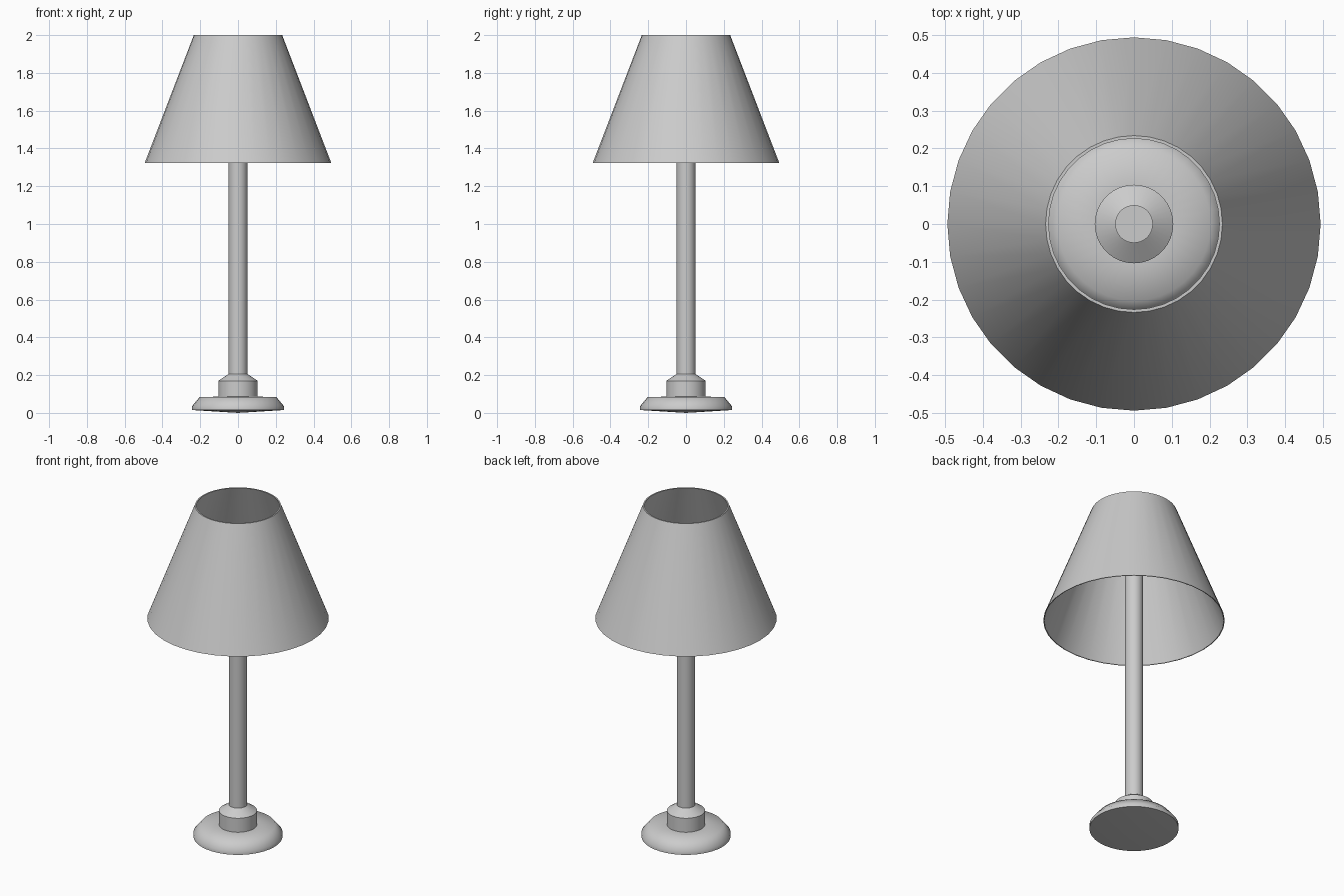
import bpy, bmesh
from math import pi, cos, sin, radians

if "Cube" in bpy.data.objects:
    bpy.data.objects.remove(bpy.data.objects["Cube"])


def lathe(name, profile, sides, closed=False, angle=55):
    """Revolve an (r, z) profile about the z axis; r = 0 becomes a pole."""
    bm = bmesh.new()
    rings = []
    for r, z in profile:
        if r == 0:
            rings.append([bm.verts.new((0, 0, z))] * sides)
        else:
            rings.append([bm.verts.new((r * cos(2 * pi * i / sides),
                                        r * sin(2 * pi * i / sides), z))
                          for i in range(sides)])
    pairs = list(zip(rings, rings[1:]))
    if closed:
        pairs.append((rings[-1], rings[0]))
    for a, b in pairs:
        for i in range(sides):
            j = (i + 1) % sides
            quad = list(dict.fromkeys((a[i], a[j], b[j], b[i])))
            bm.faces.new(quad)
    bmesh.ops.recalc_face_normals(bm, faces=bm.faces)
    mesh = bpy.data.meshes.new(name)
    bm.to_mesh(mesh)
    bm.free()
    obj = bpy.data.objects.new(name, mesh)
    bpy.context.collection.objects.link(obj)
    bpy.ops.object.select_all(action='DESELECT')
    obj.select_set(True)
    bpy.context.view_layer.objects.active = obj
    bpy.ops.object.shade_smooth_by_angle(angle=radians(angle))
    return obj


# foot, collar and pole turned as one piece
lathe("stand", [(0, 0), (0.243, 0.015), (0.243, 0.036), (0.203, 0.084),
                (0.104, 0.086), (0.104, 0.17), (0.05, 0.206),
                (0.05, 1.66), (0, 1.66)], 36)

# thin open cone shade: outer wall, then inner wall
lathe("shade", [(0.494, 1.323), (0.234, 2.0), (0.226, 2.0), (0.489, 1.323)],
      36, closed=True)
